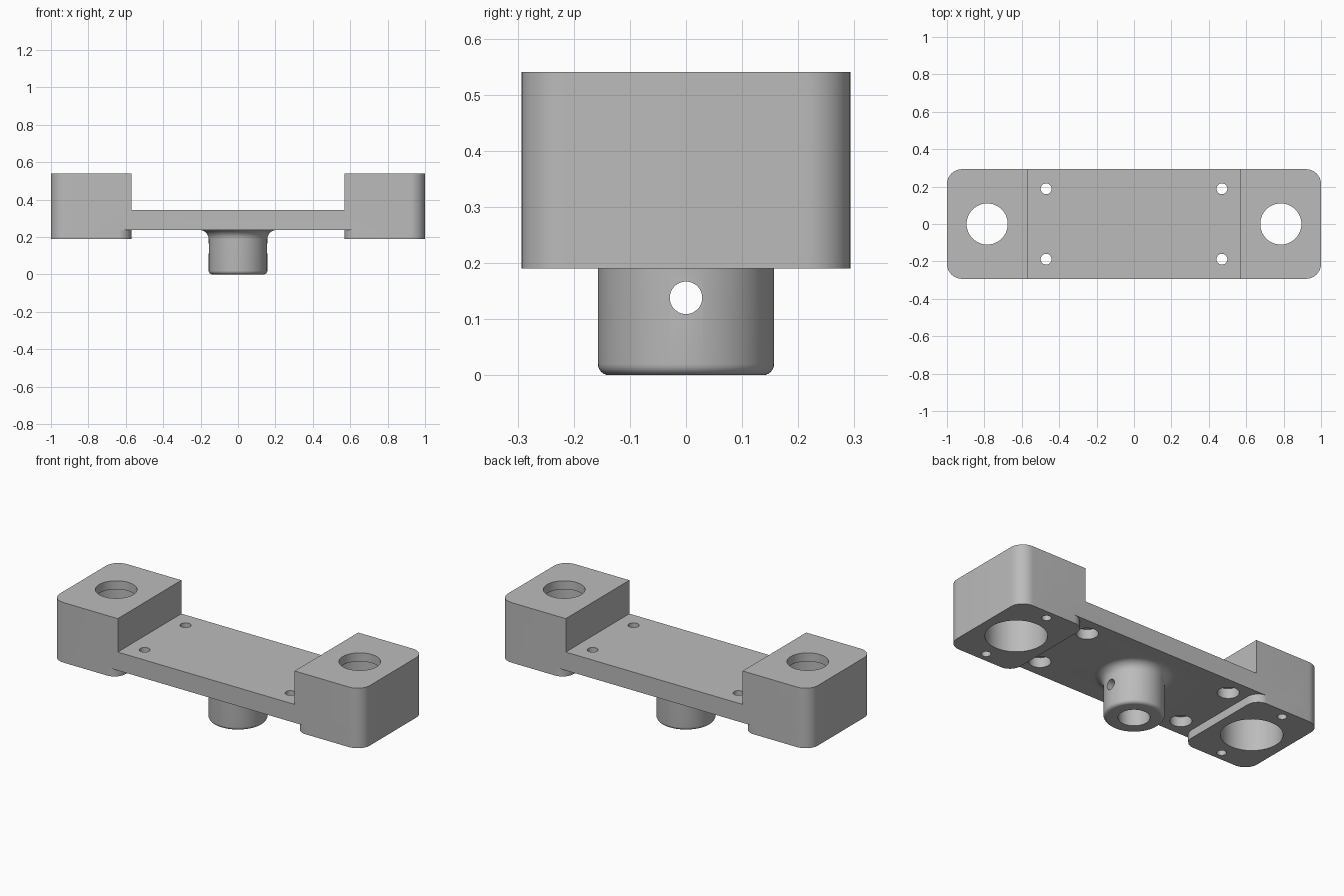
import bpy, bmesh, math
from mathutils import Matrix

if "Cube" in bpy.data.objects:
    bpy.data.objects.remove(bpy.data.objects["Cube"], do_unlink=True)

grey = bpy.data.materials.new("machined grey")
grey.use_nodes = True
colour = (0.5, 0.5, 0.5, 1)
grey.diffuse_color = colour
grey.node_tree.nodes["Principled BSDF"].inputs["Base Color"].default_value = colour

HALF_W = 0.293
STEP_X = 0.57
HOLE_X = 0.785
PLATE_Z, PLATE_TOP, TOP_Z, PAD_Z = 0.238, 0.345, 0.54, 0.19


def finish(name, bm):
    bmesh.ops.recalc_face_normals(bm, faces=bm.faces)
    mesh = bpy.data.meshes.new(name)
    bm.to_mesh(mesh)
    bm.free()
    mesh.materials.append(grey)
    obj = bpy.data.objects.new(name, mesh)
    bpy.context.collection.objects.link(obj)
    return obj


def arc(cx, cy, r, start, end, n=12):
    angles = [math.radians(start + (end - start) * i / n) for i in range(n + 1)]
    return [(cx + r * math.cos(a), cy + r * math.sin(a)) for a in angles]


def rounded_prism(name, x0, x1, z0, z1, r_left, r_right):
    """Vertical prism with rounded left and right corners."""
    w = HALF_W
    outline = (arc(x1 - r_right, w - r_right, r_right, 0, 90)
               + arc(x0 + r_left, w - r_left, r_left, 90, 180)
               + arc(x0 + r_left, r_left - w, r_left, 180, 270)
               + arc(x1 - r_right, r_right - w, r_right, 270, 360))
    bm = bmesh.new()
    face = bm.faces.new([bm.verts.new((x, y, z0)) for x, y in outline])
    new = bmesh.ops.extrude_face_region(bm, geom=[face])["geom"]
    bmesh.ops.translate(bm, vec=(0, 0, z1 - z0),
                        verts=[v for v in new if isinstance(v, bmesh.types.BMVert)])
    return finish(name, bm)


def box(name, size, centre):
    bm = bmesh.new()
    bmesh.ops.create_cube(bm, size=1, matrix=Matrix.Translation(centre) @ Matrix.Diagonal((*size, 1)))
    return finish(name, bm)


def cylinder(name, r, z0, z1, x=0, y=0, n=48):
    bm = bmesh.new()
    bmesh.ops.create_cone(bm, cap_ends=True, segments=n, radius1=r, radius2=r, depth=z1 - z0,
                          matrix=Matrix.Translation((x, y, (z0 + z1) / 2)))
    return finish(name, bm)


def lathe(name, profile, n=64):
    """Closed solid turned about the z axis."""
    bm = bmesh.new()
    rings = [[bm.verts.new((r * math.cos(math.tau * i / n), r * math.sin(math.tau * i / n), z))
              for i in range(n)] for r, z in profile]
    for low, high in zip(rings, rings[1:]):
        for i in range(n):
            j = (i + 1) % n
            bm.faces.new((low[i], low[j], high[j], high[i]))
    bm.faces.new(rings[0])
    bm.faces.new(rings[-1])
    return finish(name, bm)


def combine(target, tool, operation):
    mod = target.modifiers.new(operation.lower(), "BOOLEAN")
    mod.operation, mod.solver, mod.object = operation, "EXACT", tool
    bpy.context.view_layer.objects.active = target
    bpy.ops.object.modifier_apply(modifier=mod.name)
    bpy.data.objects.remove(tool, do_unlink=True)


# Bridge plate with raised end blocks
bracket = rounded_prism("mounting_bracket", -1, 1, PLATE_Z, TOP_Z, 0.08, 0.08)
combine(bracket, box("saddle_cut", (2 * STEP_X, 1, 0.4), (0, 0, PLATE_TOP + 0.2)), "DIFFERENCE")

# Feet under the end blocks, rounded on all four corners
combine(bracket, rounded_prism("right_foot", -1, -STEP_X, PAD_Z, 0.3, 0.08, 0.07), "UNION")
combine(bracket, rounded_prism("left_foot", STEP_X, 1, PAD_Z, 0.3, 0.07, 0.08), "UNION")

# Round hub with a rounded rim and a flared root
rim = arc(0.137, 0.02, 0.02, -90, 0, 6)
root = arc(0.207, PLATE_Z - 0.05, 0.05, 180, 90, 8)
combine(bracket, lathe("hub", rim + root + [(0.207, 0.27)]), "UNION")

# Blind hub bore and cross pin hole
combine(bracket, cylinder("hub_bore", 0.082, -0.1, PLATE_Z), "DIFFERENCE")
pin = cylinder("pin_hole", 0.029, -0.3, 0.3, n=32)
pin.data.transform(Matrix.Translation((0, 0, 0.138)) @ Matrix.Rotation(math.pi / 2, 4, "Y"))
combine(bracket, pin, "DIFFERENCE")

for sx in (-1, 1):
    # Stepped bore through each end block
    combine(bracket, cylinder("bearing_seat", 0.16, 0.1, 0.49, sx * HOLE_X), "DIFFERENCE")
    combine(bracket, cylinder("shaft_hole", 0.11, 0.4, 0.7, sx * HOLE_X), "DIFFERENCE")
    for sy in (-1, 1):
        # Blind screw holes in the feet, counterbored holes in the plate
        combine(bracket, cylinder("screw_hole", 0.025, 0.1, 0.32, sx * HOLE_X, sy * 0.24, 24), "DIFFERENCE")
        combine(bracket, cylinder("bolt_hole", 0.029, 0.1, 0.5, sx * 0.47, sy * 0.188, 32), "DIFFERENCE")
        combine(bracket, cylinder("bolt_recess", 0.057, 0.1, 0.295, sx * 0.47, sy * 0.188, 32), "DIFFERENCE")

bpy.ops.object.select_all(action="DESELECT")
bracket.select_set(True)
bpy.context.view_layer.objects.active = bracket
bpy.ops.object.shade_smooth_by_angle(angle=math.radians(30))
